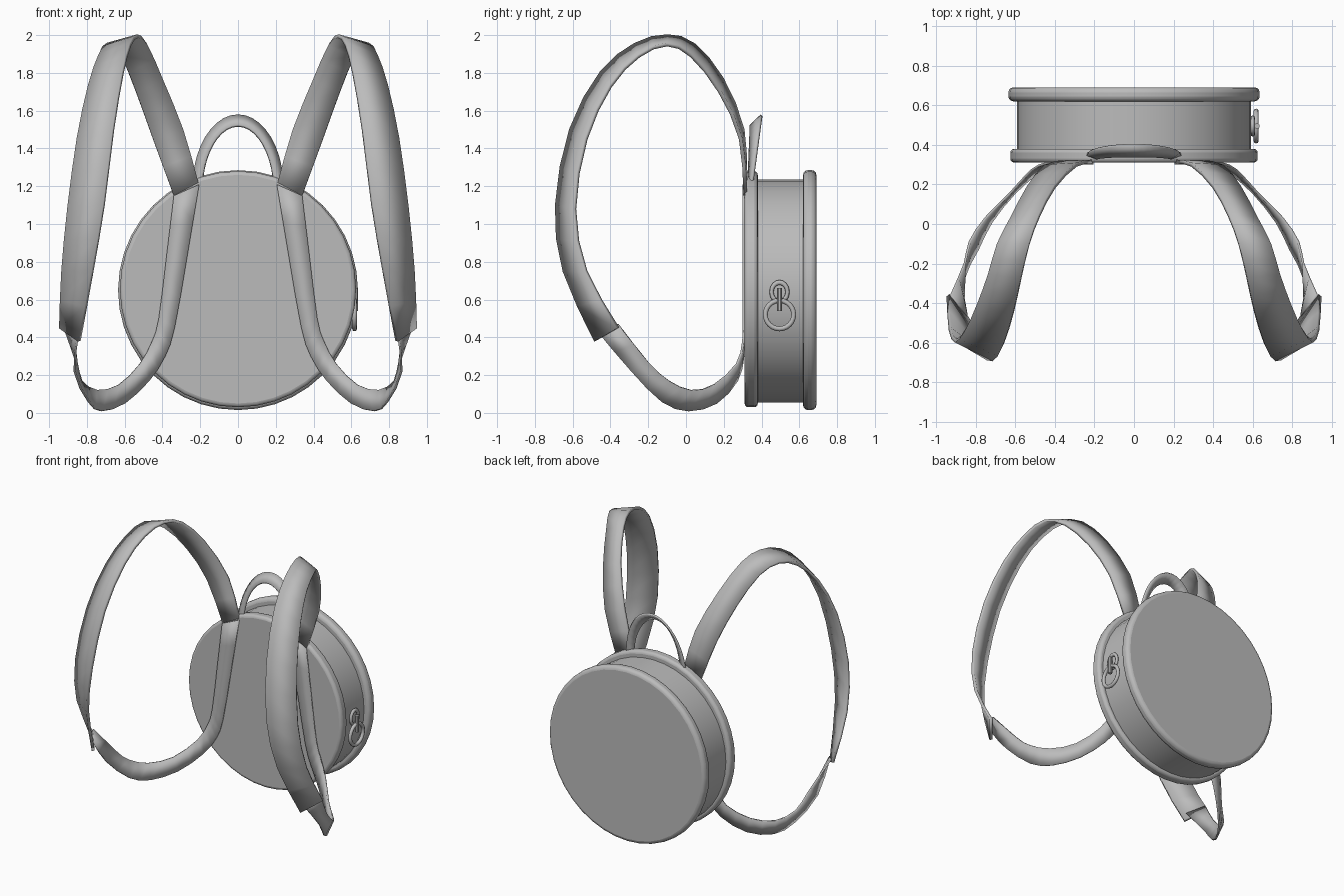
import bpy, bmesh, math
from mathutils import Vector

if "Cube" in bpy.data.objects:
    bpy.data.objects.remove(bpy.data.objects["Cube"])

fabric = bpy.data.materials.new("grey fabric")
fabric.diffuse_color = (0.5, 0.5, 0.5, 1)
fabric.use_nodes = True
fabric.node_tree.nodes["Principled BSDF"].inputs["Base Color"].default_value = fabric.diffuse_color


def finish(ob, angle=35):
    ob.data.materials.append(fabric)
    bpy.ops.object.select_all(action='DESELECT')
    ob.select_set(True)
    bpy.context.view_layer.objects.active = ob
    bpy.ops.object.shade_smooth_by_angle(angle=math.radians(angle))
    return ob


def disc(name, radius, y0, y1, z, bevel=0.0):
    bpy.ops.mesh.primitive_cylinder_add(vertices=40, radius=radius, depth=y1 - y0,
                                        location=(0, (y0 + y1) / 2, z),
                                        rotation=(math.pi / 2, 0, 0))
    ob = bpy.context.object
    ob.name = name
    if bevel:
        m = ob.modifiers.new("rounded edge", 'BEVEL')
        m.width, m.segments, m.limit_method = bevel, 3, 'ANGLE'
        m.angle_limit = math.radians(40)
    return finish(ob)


def smooth_rail(pts, steps):
    """Catmull-Rom curve through the points."""
    p = [Vector(q) for q in pts]
    p = [2 * p[0] - p[1]] + p + [2 * p[-1] - p[-2]]
    out = []
    for a, b, c, d in zip(p, p[1:], p[2:], p[3:]):
        for s in range(steps):
            t = s / steps
            out.append(0.5 * (2 * b + (c - a) * t + (2 * a - 5 * b + 4 * c - d) * t * t
                              + (3 * b - a - 3 * c + d) * t ** 3))
    return out + [p[-2]]


def ribbon(name, rail_a, rail_b, thick, mirror=False):
    """Band stretched between two edge rails."""
    bm = bmesh.new()
    va = [bm.verts.new(p) for p in rail_a]
    vb = [bm.verts.new(p) for p in rail_b]
    for i in range(len(va) - 1):
        bm.faces.new((va[i], va[i + 1], vb[i + 1], vb[i]))
    me = bpy.data.meshes.new(name)
    bm.to_mesh(me)
    bm.free()
    ob = bpy.data.objects.new(name, me)
    bpy.context.collection.objects.link(ob)
    m = ob.modifiers.new("thickness", 'SOLIDIFY')
    m.thickness, m.offset = thick, 0
    if mirror:
        ob.modifiers.new("both sides", 'MIRROR')
    return finish(ob)


def ring(name, loc, rot, radius, tube, stretch=1.0):
    bpy.ops.mesh.primitive_torus_add(location=loc, rotation=rot, major_radius=radius,
                                     minor_radius=tube, major_segments=24, minor_segments=8)
    ob = bpy.context.object
    ob.name = name
    ob.scale.x = stretch
    return finish(ob, 60)


# round bag body: wall and two padded rims
disc("bag_wall", 0.59, 0.35, 0.65, 0.645)
disc("front_rim", 0.625, 0.31, 0.38, 0.655, 0.02)
disc("back_rim", 0.635, 0.62, 0.69, 0.65, 0.025)

# upper shoulder straps: (inner edge, outer edge) stations
upper = [((.21, .315, 1.22), (.34, .315, 1.15)), ((.29, .30, 1.5), (.45, .29, 1.45)),
         ((.40, .19, 1.77), (.54, .18, 1.70)), ((.48, .04, 1.95), (.62, .03, 1.89)),
         ((.53, -.10, 1.995), (.69, -.10, 1.95)), ((.57, -.27, 1.95), (.735, -.25, 1.89)),
         ((.61, -.45, 1.80), (.79, -.40, 1.73)), ((.66, -.61, 1.5), (.85, -.53, 1.45)),
         ((.71, -.685, 1.1), (.90, -.59, 1.08)), ((.77, -.645, .75), (.93, -.53, .75)),
         ((.84, -.48, .38), (.94, -.36, .45))]
ribbon("shoulder_strap", smooth_rail([s[0] for s in upper], 2),
       smooth_rail([s[1] for s in upper], 2), 0.02, True)

# lower straps, running under and up the front panel
lower = [((.845, -.465, .43), (.925, -.36, .47)), ((.865, -.29, .22), (.855, -.20, .27)),
         ((.79, -.13, .06), (.83, -.09, .17)), ((.72, .01, .01), (.75, .03, .12)),
         ((.60, .16, .05), (.63, .15, .15)), ((.47, .27, .17), (.52, .27, .26)),
         ((.385, .303, .30), (.455, .303, .38)), ((.335, .306, .45), (.42, .306, .50)),
         ((.27, .306, .82), (.38, .306, .82)), ((.205, .306, 1.21), (.34, .306, 1.15))]
ribbon("lower_strap", smooth_rail([s[0] for s in lower], 2),
       smooth_rail([s[1] for s in lower], 2), 0.012, True)

# carry handle: arch widening toward the top
front_arch, back_arch = [], []
for i in range(21):
    a = math.pi * i / 20
    c, s = math.cos(a), math.sin(a)
    front_arch.append((.19 * c, .33 + .012 * s, 1.18 + .34 * s))
    back_arch.append((.24 * c, .345 + .055 * s, 1.18 + .395 * s))
ribbon("carry_handle", front_arch, back_arch, 0.014)

# zipper pull: loop, bar and hanging ring on the right side
side = (0, math.pi / 2, 0)
ring("pull_loop", (.60, .495, .64), side, .042, .011, 1.2)
ring("pull_ring", (.617, .495, .52), side, .075, .013)
bpy.ops.mesh.primitive_cylinder_add(vertices=10, radius=.014, depth=.12,
                                    location=(.622, .495, .60))
bpy.context.object.name = "pull_bar"
finish(bpy.context.object)
